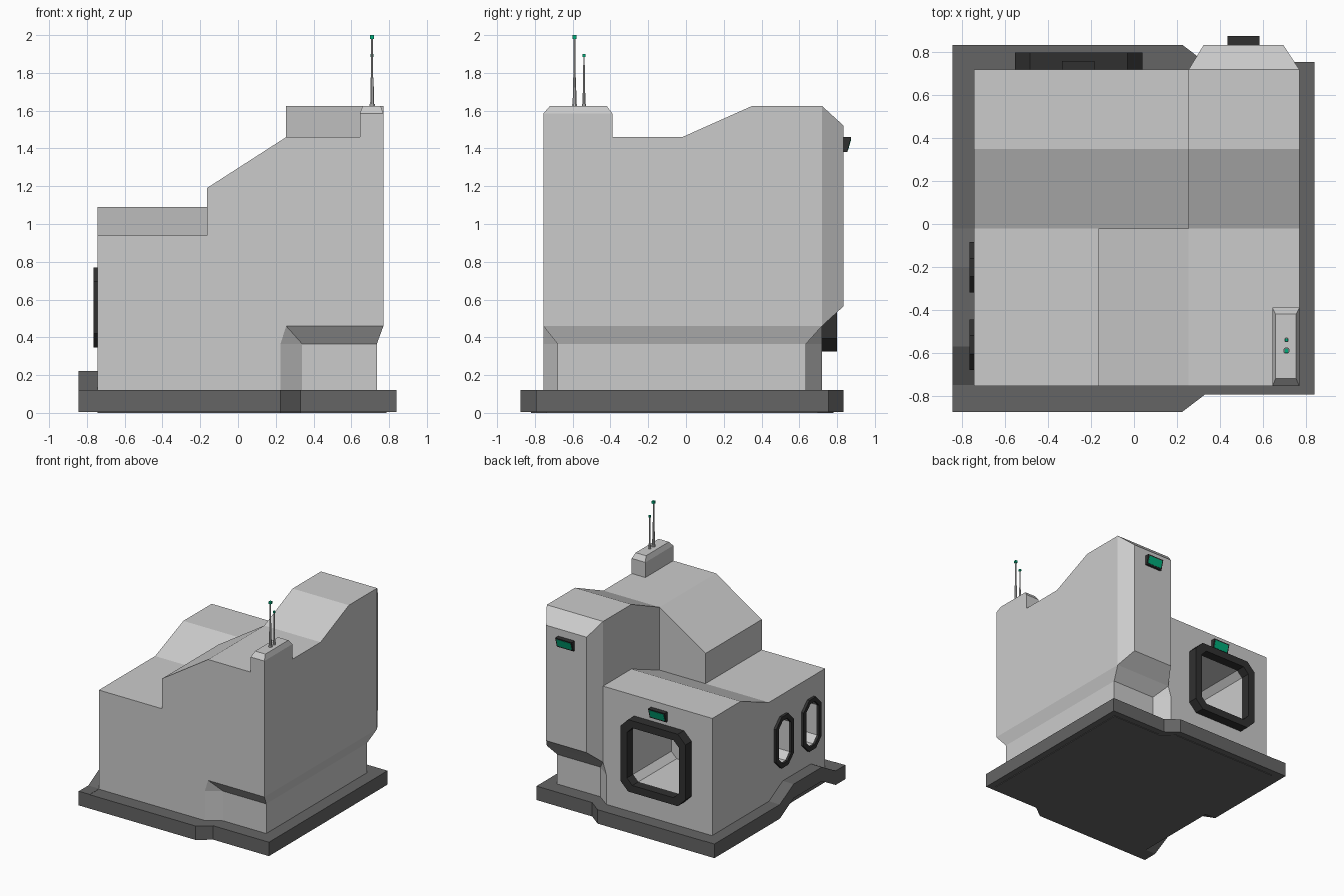
import bpy, bmesh, math
from mathutils import Vector

if "Cube" in bpy.data.objects:
    bpy.data.objects.remove(bpy.data.objects["Cube"])


def material(name, rgb):
    m = bpy.data.materials.new(name)
    m.diffuse_color = (*rgb, 1)
    m.use_nodes = True
    m.node_tree.nodes["Principled BSDF"].inputs["Base Color"].default_value = m.diffuse_color
    return m


DARK = material("dark_trim", (0.03, 0.03, 0.03))
STONE = material("base_grey", (0.13, 0.13, 0.13))
GREEN = material("green_light", (0.0, 0.42, 0.2))


def finish(name, bm, mat=None):
    bmesh.ops.remove_doubles(bm, verts=bm.verts, dist=1e-5)
    bmesh.ops.recalc_face_normals(bm, faces=bm.faces)
    me = bpy.data.meshes.new(name)
    bm.to_mesh(me)
    bm.free()
    ob = bpy.data.objects.new(name, me)
    bpy.context.collection.objects.link(ob)
    if mat:
        me.materials.append(mat)
    return ob


def loft(name, rings, mat=None, closed=False):
    bm = bmesh.new()
    vs = [[bm.verts.new(p) for p in r] for r in rings]
    n = len(rings[0])
    for a, b in zip(vs, vs[1:] + (vs[:1] if closed else [])):
        for i in range(n):
            j = (i + 1) % n
            bm.faces.new((a[i], a[j], b[j], b[i]))
    if not closed:
        bm.faces.new(vs[0])
        bm.faces.new(vs[-1])
    return finish(name, bm, mat)


def at(pts, axis, d):
    # place a 2D outline on the plane axis = d
    put = {"x": lambda u, v: (d, u, v), "y": lambda u, v: (u, d, v), "z": lambda u, v: (u, v, d)}[axis]
    return [put(u, v) for u, v in pts]


def prism(name, pts, axis, a, b, mat=None):
    return loft(name, [at(pts, axis, a), at(pts, axis, b)], mat)


def box(name, lo, hi, mat=None):
    return prism(name, rect(lo[0], hi[0], lo[1], hi[1]), "z", lo[2], hi[2], mat)


def rect(u0, u1, v0, v1):
    return [(u0, v0), (u1, v0), (u1, v1), (u0, v1)]


def octagon(u0, u1, v0, v1, c):
    return [(u0 + c, v0), (u1 - c, v0), (u1, v0 + c), (u1, v1 - c),
            (u1 - c, v1), (u0 + c, v1), (u0, v1 - c), (u0, v0 + c)]


def boolean(ob, other, op):
    m = ob.modifiers.new(op, "BOOLEAN")
    m.operation, m.object, m.solver = op, other, "EXACT"
    bpy.context.view_layer.objects.active = ob
    bpy.ops.object.modifier_apply(modifier=m.name)
    bpy.data.objects.remove(other)


# base plate with stepped outline, and a thin raised panel underneath
def plan(i):
    return [(-.745, -.875 + i), (.225, -.875 + i), (.33, -.795 + i), (.84 - i, -.795 + i),
            (.84 - i, .755 - i), (.33, .755 - i), (.225, .835 - i), (-.745, .835 - i)]


prism("base_plate", plan(0), "z", .005, .12, STONE)
prism("base_underside", plan(.055), "z", 0, .006, STONE)

# left edge of the base, arched up below the side windows
line = [(.835, .005), (-.02, .005), (-.2, .105), (-.57, .105), (-.75, .005), (-.875, .005)]
prism("base_arched_edge", line + [(y, z + .117) for y, z in reversed(line)], "x", -.845, -.745, STONE)

# lower walls with the undercut below the tower
low = [(-.745, -.755), (.225, -.755), (.34, -.68), (.735, -.68),
       (.735, .635), (.34, .635), (.225, .72), (-.745, .72)]
top = [(-.745, -.755), (.255, -.755), (.255, -.755), (.77, -.755),
       (.77, .72), (.255, .72), (.255, .72), (-.745, .72)]
body = loft("building_body", [at(low, "z", .115), at(low, "z", .365), at(top, "z", .46)])

# upper volumes: low wing, sloped middle, tower, rear bay
wing = prism("wing", [(-.755, .46), (-.755, .94), (-.02, .94), (.35, 1.09), (.72, 1.09), (.72, .46)],
             "x", -.745, .255)
middle = prism("middle", [(-.165, .8), (-.165, 1.19), (.255, 1.46), (.255, .8)], "y", -.755, -.02)
tower = prism("tower", [(-.755, .46), (-.755, 1.46), (-.02, 1.46), (.35, 1.625), (.72, 1.625), (.72, .46)],
              "x", .255, .77)
bay = loft("bay", [at(rect(.255, .77, .46, 1.625), "y", .72), at(rect(.325, .695, .565, 1.52), "y", .835)])
for part in (wing, tower, middle, bay):
    boolean(body, part, "UNION")


# window frames with recessed openings
def window(name, axis, outline, c, w, face, out, deep):
    u0, u1, v0, v1 = outline
    outer = octagon(u0, u1, v0, v1, c)
    inner = octagon(u0 + w, u1 - w, v0 + w, v1 - w, c * .7)
    boolean(body, prism("cutter", inner, axis, out, deep), "DIFFERENCE")
    loft(name, [at(outer, axis, face), at(outer, axis, out), at(inner, axis, out), at(inner, axis, face)],
         DARK, True)


window("rear_window_frame", "y", (-.555, .04, .325, .92), .07, .06, .72, .8, .22)
for i, y in enumerate((-.2025, -.5625)):
    window(f"side_window_frame_{i}", "x", (y - .1175, y + .1175, .345, .77), .075, .035, -.745, -.766, -.6)
    box(f"side_window_light_{i}", (-.7, y + .02, .38), (-.66, y + .08, .43), GREEN)

# tilted green lamps with dark housings
for name, x, y, z in (("rear_lamp", -.26, .72, .955), ("tower_lamp", .51, .835, 1.38)):
    prism(name + "_housing", [(y, z), (y + .018, z), (y + .04, z + .08), (y, z + .08)],
          "x", x - .075, x + .075, DARK)
    prism(name + "_glow", [(y + .01, z + .01), (y + .023, z + .01), (y + .04, z + .07), (y + .01, z + .07)],
          "x", x - .065, x + .065, GREEN)

# antenna pedestal with chamfered top
pod = rect(.645, .77, -.755, -.39)
loft("antenna_pedestal", [at(pod, "z", 1.46), at(pod, "z", 1.585),
                          at(rect(.66, .755, -.72, -.42), "z", 1.625)])

# antennas: foot, tapering mast, green tip
for i, (y, h, s) in enumerate(((-.59, 2.0, 1), (-.54, 1.9, .75))):
    x = .71
    mid = 1.625 + (h - 1.625) * .4

    def square(r, z):
        return at(octagon(x - r, x + r, y - r, y + r, r * .58), "z", z)
    loft(f"antenna_{i}", [square(.014 * s, 1.62), square(.014 * s, 1.635), square(.010 * s, 1.635),
                          square(.008 * s, mid), square(.006 * s, mid), square(.005 * s, h - .015)])
    r = .01 * s
    box(f"antenna_tip_{i}", (x - r, y - r, h - 2 * r), (x + r, y + r, h), GREEN)
